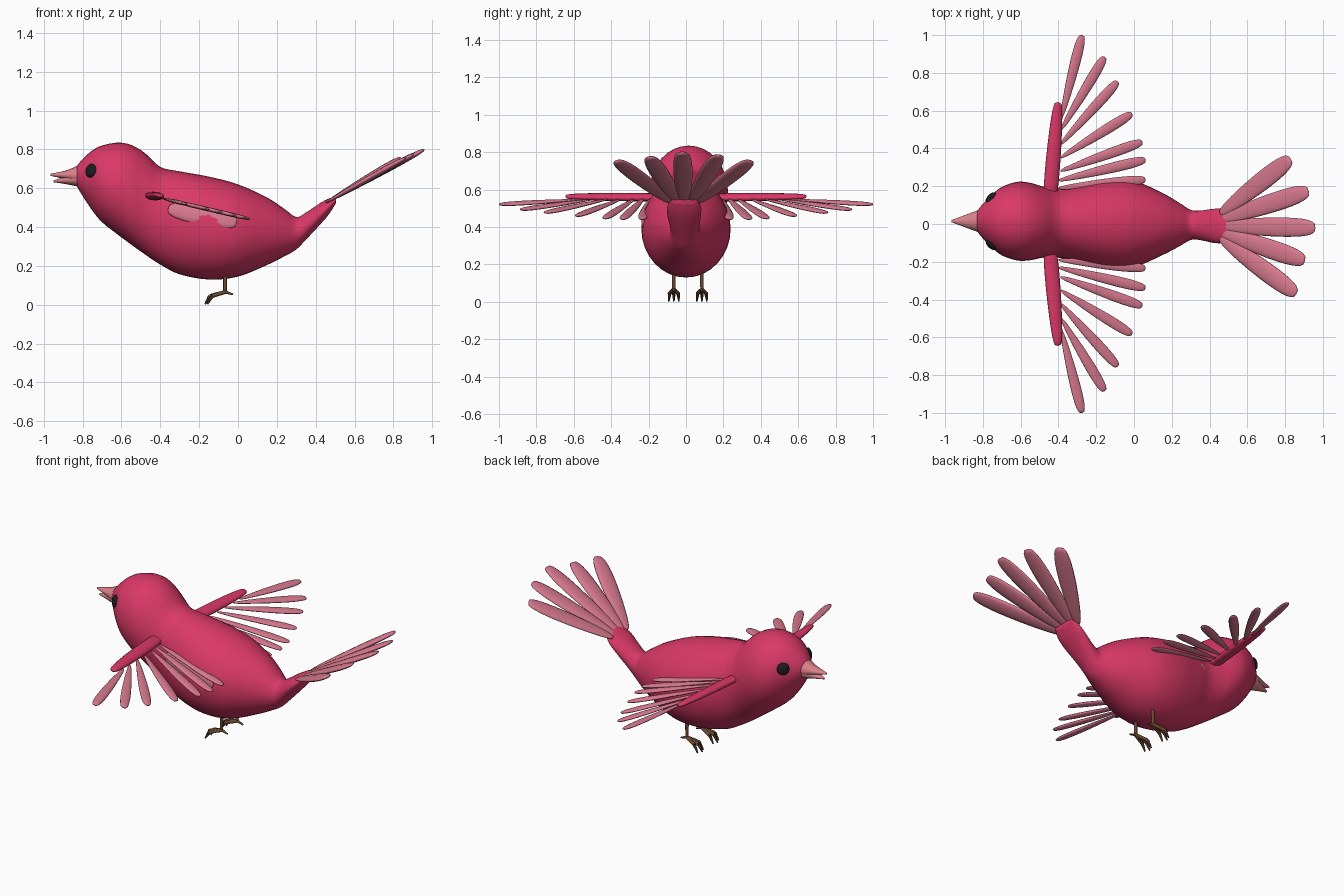
import bpy, bmesh, math
from mathutils import Vector, Matrix

if "Cube" in bpy.data.objects:
    bpy.data.objects.remove(bpy.data.objects["Cube"])


def material(name, rgb):
    m = bpy.data.materials.new(name)
    m.diffuse_color = (*rgb, 1)
    m.use_nodes = True
    m.node_tree.nodes["Principled BSDF"].inputs["Base Color"].default_value = m.diffuse_color
    return m


RED = material("crimson plumage", (0.70, 0.040, 0.135))
PINK = material("dusty pink feather", (0.68, 0.19, 0.27))
BEAK = material("beak pink", (0.70, 0.22, 0.25))
BLACK = material("eye black", (0.012, 0.012, 0.014))
BROWN = material("leg brown", (0.15, 0.068, 0.03))
DARK = material("claw brown", (0.06, 0.03, 0.02))


def finish(name, bm, mat, angle=50):
    bmesh.ops.recalc_face_normals(bm, faces=bm.faces)
    me = bpy.data.meshes.new(name)
    bm.to_mesh(me)
    bm.free()
    ob = bpy.data.objects.new(name, me)
    bpy.context.collection.objects.link(ob)
    me.materials.append(mat)
    bpy.ops.object.select_all(action='DESELECT')
    ob.select_set(True)
    bpy.context.view_layer.objects.active = ob
    bpy.ops.object.shade_smooth_by_angle(angle=math.radians(angle))
    return ob


def spline(rows, steps):
    """Catmull-Rom interpolation between section rows."""
    out = []
    for i in range(len(rows) - 1):
        p = [rows[max(i - 1, 0)], rows[i], rows[i + 1], rows[min(i + 2, len(rows) - 1)]]
        for k in range(steps):
            t = k / steps
            out.append([0.5 * (2 * b + (c - a) * t + (2 * a - 5 * b + 4 * c - d) * t * t
                               + (3 * b - a - 3 * c + d) * t ** 3) for a, b, c, d in zip(*p)])
    return out + [list(rows[-1])]


def loft(name, rows, mat, n=32, steps=4):
    """Skin elliptical sections given as x, y, top, bottom, half width."""
    bm = bmesh.new()
    rings = []
    for x, y, top, bot, w in spline(rows, steps):
        mid, h = (top + bot) / 2, (top - bot) / 2
        rings.append([bm.verts.new((x, y + w * math.cos(a), mid + h * math.sin(a)))
                      for a in (2 * math.pi * k / n for k in range(n))])
    for a, b in zip(rings, rings[1:]):
        for k in range(n):
            bm.faces.new((a[k], a[(k + 1) % n], b[(k + 1) % n], b[k]))
    bm.faces.new(rings[0])
    bm.faces.new(rings[-1])
    return finish(name, bm, mat)


def blade(name, start, end, width, thick, mat, base=0.35, tip=1.0, up=(0.23, 0, 1), power=0.6):
    """Rounded flat paddle from start to end, its width running from base to tip."""
    start, end = Vector(start), Vector(end)
    d = end - start
    side = Vector(up).cross(d).normalized()
    normal = d.cross(side).normalized()
    bm = bmesh.new()
    bmesh.ops.create_uvsphere(bm, u_segments=14, v_segments=16, radius=1)
    for v in bm.verts:
        t = (v.co.z + 1) / 2
        s = math.hypot(v.co.x, v.co.y)
        f = (base + (tip - base) * t) * (s ** (power - 1) if s > 1e-4 else 0)
        v.co = start + d * t + side * (v.co.x * f * width) + normal * (v.co.y * f * thick)
    return finish(name, bm, mat, 80)


def rod(name, a, b, r1, r2, mat):
    a, b = Vector(a), Vector(b)
    d = b - a
    bm = bmesh.new()
    m = Matrix.Translation((a + b) / 2) @ d.to_track_quat('Z', 'Y').to_matrix().to_4x4()
    bmesh.ops.create_cone(bm, cap_ends=True, segments=10, radius1=r1, radius2=r2,
                          depth=d.length, matrix=m)
    return finish(name, bm, mat)


# Head, body and tail stalk
loft("body", [
    (-0.83, 0.015, 0.715, 0.61, 0.055), (-0.80, 0.015, 0.75, 0.56, 0.092),
    (-0.75, 0.015, 0.795, 0.485, 0.142), (-0.70, 0.015, 0.82, 0.425, 0.181),
    (-0.62, 0.015, 0.835, 0.362, 0.208), (-0.55, 0.013, 0.823, 0.31, 0.205),
    (-0.48, 0.010, 0.782, 0.26, 0.188), (-0.40, 0.005, 0.71, 0.207, 0.183),
    (-0.30, 0.002, 0.687, 0.157, 0.208), (-0.15, 0, 0.66, 0.13, 0.237),
    (0.00, 0, 0.62, 0.145, 0.228), (0.15, 0, 0.552, 0.205, 0.165),
    (0.24, -0.003, 0.493, 0.25, 0.115), (0.30, -0.005, 0.452, 0.285, 0.08),
    (0.35, -0.007, 0.475, 0.335, 0.078), (0.42, -0.01, 0.522, 0.41, 0.09),
    (0.47, -0.01, 0.548, 0.468, 0.09), (0.505, -0.01, 0.555, 0.525, 0.07)], RED)

# Beak, open at the tip
loft("upper_beak", [(-0.80, 0.015, 0.722, 0.615, 0.062), (-0.83, 0.015, 0.714, 0.62, 0.056),
                    (-0.89, 0.015, 0.69, 0.646, 0.034), (-0.966, 0.015, 0.675, 0.664, 0.006)], BEAK, 16)
loft("lower_beak", [(-0.80, 0.015, 0.69, 0.605, 0.056), (-0.83, 0.015, 0.685, 0.61, 0.05),
                    (-0.89, 0.015, 0.662, 0.622, 0.03), (-0.95, 0.015, 0.64, 0.631, 0.006)], BEAK, 16)

# Feather starts and tips, outermost first
FEATHERS = [(-0.385, 0.56, -0.275, 1.00), (-0.385, 0.50, -0.155, 0.885), (-0.39, 0.42, -0.085, 0.755),
            (-0.39, 0.35, -0.01, 0.585), (-0.39, 0.28, 0.045, 0.435), (-0.40, 0.23, 0.062, 0.34),
            (-0.40, 0.19, 0.062, 0.235)]


def wing_z(x):
    return 0.55 - (x + 0.4) * 0.235


for s, label in ((1, "left"), (-1, "right")):
    # Eye
    bm = bmesh.new()
    nrm = Vector((-0.7, s * 0.7, 0.2))
    m = (Matrix.Translation((-0.757, 0.015 + s * 0.124, 0.69))
         @ nrm.to_track_quat('Z', 'Y').to_matrix().to_4x4() @ Matrix.Diagonal((1, 1, 0.5, 1)))
    bmesh.ops.create_uvsphere(bm, u_segments=20, v_segments=12, radius=0.036, matrix=m)
    finish(label + "_eye", bm, BLACK)

    # Wing arm and flight feathers
    blade(label + "_wing_arm", (-0.448, s * 0.10, 0.558), (-0.402, s * 0.645, 0.563),
          0.045, 0.024, RED, base=1.0, tip=0.72, power=0.4)
    for i, (x0, y0, x1, y1) in enumerate(FEATHERS):
        blade(f"{label}_wing_feather_{i + 1}", (x0, s * y0, wing_z(x0)), (x1, s * y1, wing_z(x1)),
              0.036, 0.014, PINK, base=0.42)
    # Folded feather lying against the flank, mostly sunk into it on the left
    y0, y1 = (0.185, 0.213) if s > 0 else (0.192, 0.23)
    blade(label + "_flank_feather", (-0.36, s * y0, 0.495), (-0.005, s * y1, 0.425),
          0.055, 0.016, PINK, base=0.9, up=(0, s, 0.15))

    # Leg, toes and claws
    y = 0.01 + s * 0.075
    rod(label + "_leg", (-0.065, y, 0.20), (-0.067, y, 0.062), 0.011, 0.009, BROWN)
    for k in (-1, 0, 1):
        knuckle = (-0.145 + 0.012 * abs(k), y + k * 0.023, 0.045)
        rod(f"{label}_toe_{k + 2}", (-0.062, y, 0.067), knuckle, 0.010, 0.010, BROWN)
        rod(f"{label}_claw_{k + 2}", knuckle, (-0.17 + 0.012 * abs(k), y + k * 0.027, 0.003),
            0.010, 0.004, DARK)
    rod(label + "_back_toe", (-0.067, y, 0.067), (-0.025, y, 0.053), 0.009, 0.004, BROWN)

# Tail fan
TAIL = [(0.83, 0.345, 0.755), (0.925, 0.175, 0.785), (0.96, -0.02, 0.80),
        (0.905, -0.195, 0.775), (0.86, -0.37, 0.755)]
for i, (x, y, z) in enumerate(TAIL):
    blade(f"tail_feather_{i + 1}", (0.455, -0.01 + 0.032 * (2 - i), 0.527), (x, y, z),
          0.062, 0.018, PINK, base=0.62, up=(-0.5, 0, 1))
